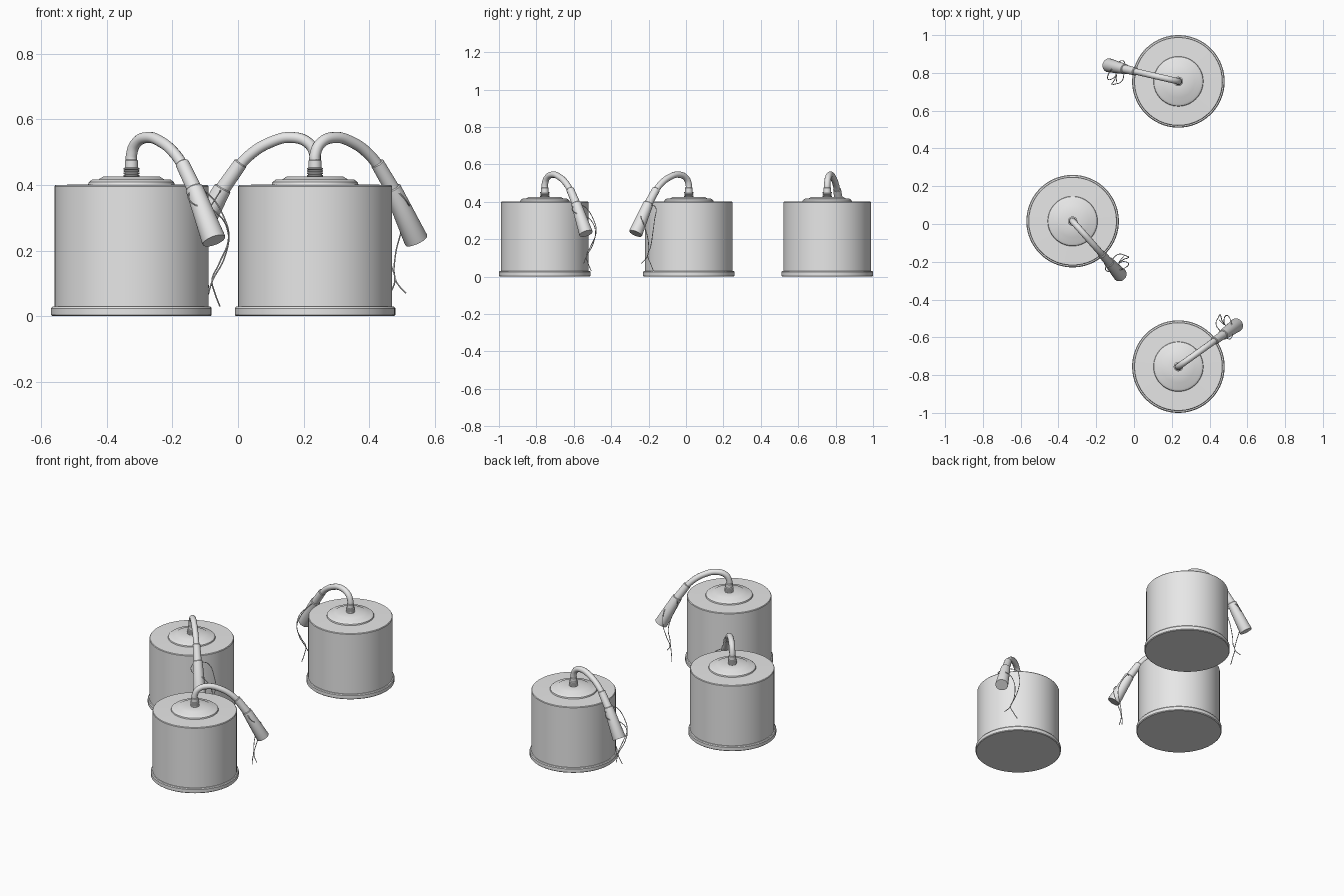
import bpy, bmesh, math
from mathutils import Matrix, Vector

cube = bpy.data.objects.get("Cube")
if cube:
    bpy.data.objects.remove(cube, do_unlink=True)

grey = bpy.data.materials.new("light_grey")
grey.use_nodes = True
grey.diffuse_color = (0.8, 0.8, 0.8, 1)
grey.node_tree.nodes["Principled BSDF"].inputs["Base Color"].default_value = (0.8, 0.8, 0.8, 1)


def activate(obj):
    bpy.ops.object.select_all(action='DESELECT')
    obj.select_set(True)
    bpy.context.view_layer.objects.active = obj


def finish(obj):
    activate(obj)
    bpy.ops.object.shade_smooth_by_angle(angle=math.radians(35))


def lathe(name, profile, matrix, sides):
    """Revolve (radius, height) points about local z, closing both ends."""
    bm = bmesh.new()
    rings = []
    for r, z in profile:
        rings.append([bm.verts.new((r * math.cos(a), r * math.sin(a), z))
                      for a in (math.tau * i / sides for i in range(sides))])
    for low, high in zip(rings, rings[1:]):
        for i in range(sides):
            j = (i + 1) % sides
            bm.faces.new((low[i], low[j], high[j], high[i]))
    bm.faces.new(rings[0][::-1])
    bm.faces.new(rings[-1])
    bm.transform(matrix)
    bmesh.ops.recalc_face_normals(bm, faces=bm.faces)
    mesh = bpy.data.meshes.new(name)
    bm.to_mesh(mesh)
    bm.free()
    mesh.materials.append(grey)
    obj = bpy.data.objects.new(name, mesh)
    bpy.context.collection.objects.link(obj)
    finish(obj)


def pipe(name, points, radius, matrix, resolution):
    """Round tube through the given points."""
    curve = bpy.data.curves.new(name, 'CURVE')
    curve.dimensions = '3D'
    curve.bevel_depth = radius
    curve.bevel_resolution = resolution
    curve.resolution_u = 8
    curve.use_fill_caps = True
    spline = curve.splines.new('BEZIER')
    spline.bezier_points.add(len(points) - 1)
    for bp, co in zip(spline.bezier_points, points):
        bp.co = matrix @ Vector(co)
        bp.handle_left_type = bp.handle_right_type = 'AUTO'
    curve.materials.append(grey)
    obj = bpy.data.objects.new(name, curve)
    bpy.context.collection.objects.link(obj)
    activate(obj)
    bpy.ops.object.convert(target='MESH')
    finish(bpy.context.view_layer.objects.active)


def along(matrix, start, end):
    """Frame at start whose z axis points to end, plus the distance."""
    axis = Vector(end) - Vector(start)
    turn = axis.to_track_quat('Z', 'Y').to_matrix().to_4x4()
    return matrix @ Matrix.Translation(start) @ turn, axis.length


# Drum with a base rim and a stepped cap
drum = [(0.241, 0), (0.245, 0.004), (0.245, 0.024), (0.241, 0.029), (0.235, 0.03),
        (0.235, 0.396), (0.232, 0.4), (0.132, 0.402), (0.13, 0.409), (0.12, 0.416),
        (0.1, 0.417), (0.086, 0.426), (0.02, 0.426)]

# Threaded collar below a plain socket
collar = [(0.019, 0.42)]
for k in range(4):
    z = 0.427 + k * 0.007
    collar += [(0.025, z), (0.025, z + 0.003), (0.02, z + 0.005)]
collar += [(0.02, 0.474), (0.017, 0.477)]

neck = [(0, 0, 0.465), (0, 0, 0.49), (0.02, 0, 0.527), (0.075, 0, 0.545),
        (0.14, 0, 0.53), (0.2, 0, 0.495), (0.25, 0, 0.445)]
cords = [
    [(0.29, 0.02, 0.385), (0.29, 0.06, 0.37), (0.325, 0.09, 0.3), (0.34, 0.095, 0.24),
     (0.33, 0.065, 0.16), (0.327, 0.039, 0.11), (0.322, 0.055, 0.07), (0.32, 0.077, 0.03)],
    [(0.29, -0.02, 0.385), (0.315, -0.04, 0.35), (0.36, 0.02, 0.32), (0.37, 0.065, 0.26),
     (0.35, 0.07, 0.18), (0.33, 0.039, 0.11), (0.335, 0.025, 0.09), (0.346, 0.008, 0.07)],
]

# Three lamps: position and the direction of the arm in degrees
lamps = {"front": (0.235, -0.755, 35.5),
         "right": (-0.325, 0.015, -48.5),
         "back": (0.235, 0.755, 167)}

for label, (x, y, angle) in lamps.items():
    place = Matrix.Translation((x, y, 0)) @ Matrix.Rotation(math.radians(angle), 4, 'Z')
    lathe(label + "_drum", drum, place, 64)
    lathe(label + "_collar", collar, place, 24)
    pipe(label + "_neck", neck, 0.017, place, 4)

    frame, length = along(place, (0.232, 0, 0.468), (0.295, 0, 0.38))
    lathe(label + "_sleeve", [(0.018, 0), (0.021, 0.003), (0.023, length)], frame, 24)

    frame, length = along(place, (0.288, 0, 0.392), (0.38, 0, 0.23))
    lathe(label + "_lamp_head", [(0.024, 0), (0.027, 0.003), (0.037, length - 0.003),
                                 (0.036, length)], frame, 32)

    for n, path in enumerate(cords, 1):
        pipe(f"{label}_cord_{n}", path, 0.0022, place, 1)
